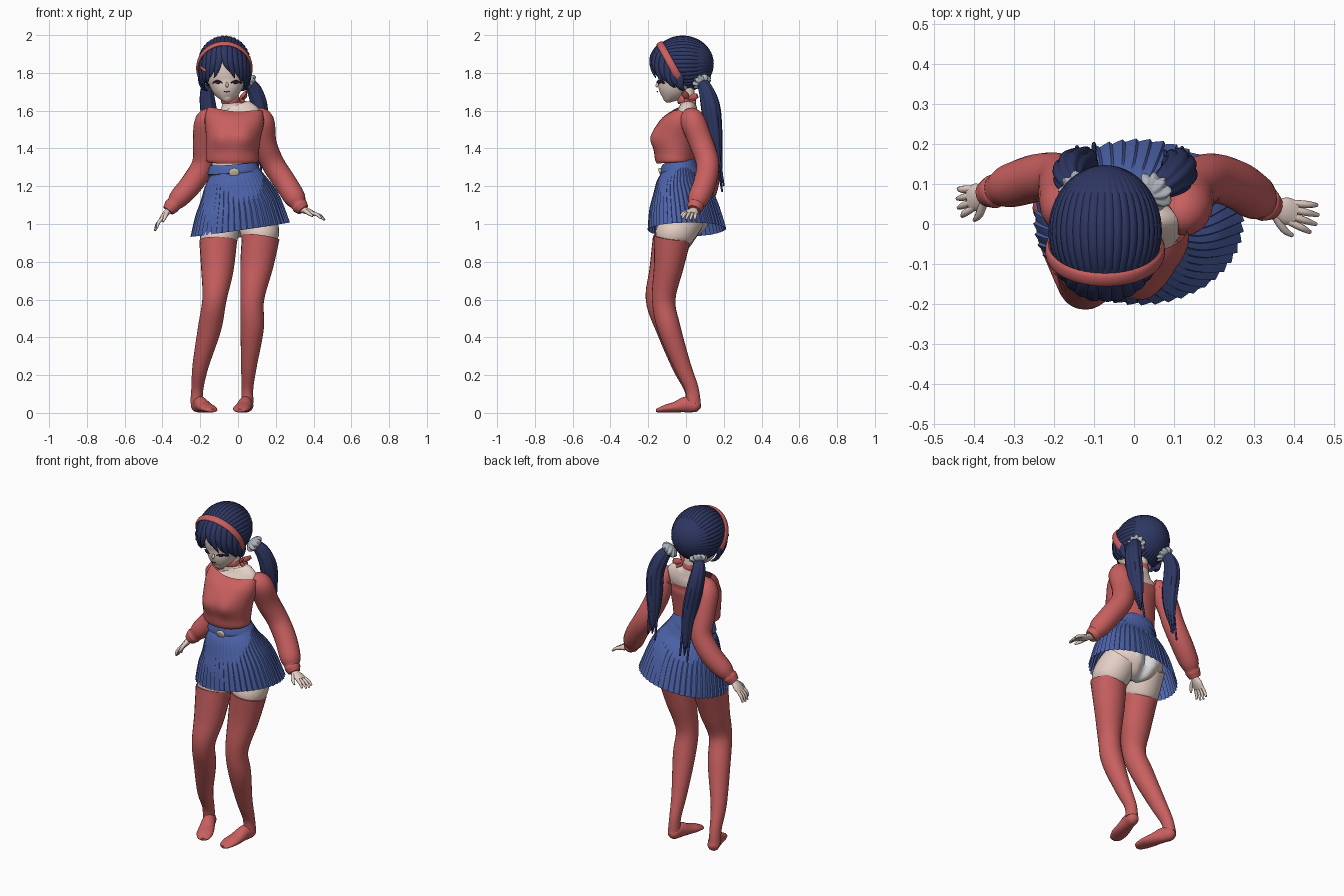
import bpy, bmesh
from math import sin, cos, pi, radians, exp, sqrt
from mathutils import Vector

if "Cube" in bpy.data.objects:
    bpy.data.objects.remove(bpy.data.objects["Cube"])


def material(name, r, g, b):
    m = bpy.data.materials.new(name)
    m.use_nodes = True
    m.diffuse_color = (r, g, b, 1)
    m.node_tree.nodes["Principled BSDF"].inputs["Base Color"].default_value = (r, g, b, 1)
    return m


RED = material("coral knit", .58, .115, .115)
HAIR = material("navy hair", .028, .038, .125)
BLUE = material("blue denim", .075, .125, .40)
SKIN = material("pale skin", .80, .64, .57)
GREY = material("grey ribbon", .42, .45, .50)
WHITE = material("white cotton", .8, .8, .82)
BEIGE = material("beige buckle", .66, .55, .42)
PLUM = material("dark plum", .06, .02, .05)


def spline(rows, steps):
    """Catmull-Rom samples of rows holding x, y, z and two radii."""
    rows = [list(r) + [r[-1]] * (5 - len(r)) for r in rows]
    ext = [rows[0]] + rows + [rows[-1]]
    out = []
    for p, q, r, s in zip(ext, ext[1:], ext[2:], ext[3:]):
        for k in range(steps):
            t = k / steps
            out.append([b + t * (c - a) / 2 + t * t * (2 * a - 5 * b + 4 * c - d) / 2
                        + t ** 3 * (3 * b - a - 3 * c + d) / 2
                        for a, b, c, d in zip(p, q, r, s)])
    return out + [rows[-1]]


def sweep(name, rows, mat, ref=(1, 0, 0), sides=20, steps=4, shape=None,
          warp=None, caps=True, cull=None, second=None):
    """Skin an elliptical section along a smooth path."""
    data = spline(rows, steps)
    centres = [Vector(d[:3]) for d in data]
    bm = bmesh.new()
    rings = []
    for i, (c, d) in enumerate(zip(centres, data)):
        tangent = (centres[min(i + 1, len(data) - 1)] - centres[max(i - 1, 0)]).normalized()
        side = Vector(ref)
        side = (side - tangent * side.dot(tangent)).normalized()
        other = tangent.cross(side)
        ring = []
        for j in range(sides):
            a = 2 * pi * j / sides
            k = shape(a, i / (len(data) - 1)) if shape else 1
            p = c + k * (side * max(d[3], .001) * cos(a) + other * max(d[4], .001) * sin(a))
            ring.append(bm.verts.new(warp(p) if warp else p))
        rings.append(ring)
    for low, high in zip(rings, rings[1:]):
        for j in range(sides):
            n = (j + 1) % sides
            bm.faces.new((low[j], low[n], high[n], high[j]))
    if caps:
        bm.faces.new(rings[0])
        bm.faces.new(rings[-1])
    bmesh.ops.recalc_face_normals(bm, faces=bm.faces)
    if cull:
        gone = [f for f in bm.faces if cull(f.calc_center_median())]
        bmesh.ops.delete(bm, geom=gone, context="FACES")
    for f in bm.faces:
        f.smooth = True
        if second and second[1](f.calc_center_median()):
            f.material_index = 1
    mesh = bpy.data.meshes.new(name)
    bm.to_mesh(mesh)
    bm.free()
    mesh.materials.append(mat)
    if second:
        mesh.materials.append(second[0])
    ob = bpy.data.objects.new(name, mesh)
    bpy.context.collection.objects.link(ob)
    bpy.context.view_layer.objects.active = ob
    bpy.ops.object.select_all(action="DESELECT")
    ob.select_set(True)
    bpy.ops.object.shade_smooth_by_angle(angle=radians(50))


# Skin torso, neck and hips
def cleft(p):
    if p.y > 0:
        p.y -= .035 * exp(-((p.x - .005) / .03) ** 2)
    return p


sweep("torso", [(-.03, -.04, 1.22, .1, .07), (-.032, -.04, 1.33, .108, .072),
                (-.03, -.04, 1.45, .12, .08), (-.02, 0, 1.56, .145, .065),
                (-.025, .01, 1.605, .115, .05), (-.035, .01, 1.635, .05, .042),
                (-.045, 0, 1.72, .042, .042)], SKIN, sides=28)
sweep("hips", [(-.025, -.03, 1.26, .1, .075), (0, -.01, 1.14, .155, .115),
               (.005, .01, 1.04, .175, .125), (.005, .01, .98, .11, .1),
               (.005, 0, .945, .03, .05)], SKIN, sides=48, steps=6, warp=cleft,
      second=(WHITE, lambda c: c.z < 1.09 and abs(c.x - .005) < .03 + max(0, c.z - .98)))


# Cropped sweater with a wide neckline
def sweater_warp(p):
    if p.z > 1.5:
        p.z += (p.z - 1.5) / .1 * (1.4 * (p.x + .015) ** 2 - .03)
    if p.y < -.05:
        for x in (-.095, .035):
            p.y -= .03 * exp(-((p.x - x) ** 2 + (p.z - 1.455) ** 2) / .0035)
    return p


sweep("sweater", [(-.03, -.06, 1.325, .125, .092), (-.03, -.06, 1.335, .138, .103),
                  (-.03, -.058, 1.38, .14, .108), (-.025, -.053, 1.46, .145, .112),
                  (-.02, -.035, 1.54, .157, .105), (-.015, -.005, 1.6, .148, .078)],
      RED, sides=40, steps=6, warp=sweater_warp, caps=False)

# Sleeves with gathered cuffs
sweep("left_sleeve", [(.09, .015, 1.57, .045), (.125, .035, 1.545, .066), (.14, .08, 1.43, .064),
                      (.185, .115, 1.32, .061), (.25, .1, 1.22, .06), (.3, .068, 1.14, .057),
                      (.32, .054, 1.105, .042), (.328, .05, 1.095, .044),
                      (.345, .042, 1.075, .033)], RED)
sweep("right_sleeve", [(-.12, .015, 1.57, .045), (-.165, .035, 1.545, .063),
                       (-.178, .08, 1.43, .061), (-.183, .115, 1.32, .06),
                       (-.24, .115, 1.22, .06), (-.31, .095, 1.14, .054),
                       (-.34, .084, 1.105, .04), (-.35, .081, 1.095, .042),
                       (-.37, .075, 1.07, .032)], RED)


# Hands with four fingers and a thumb
def hand(label, wrist, aim):
    wrist, aim = Vector(wrist), Vector(aim).normalized()
    lat = Vector((0, -1, 0))
    lat = (lat - aim * lat.dot(aim)).normalized()
    down = Vector((0, 0, -1))
    down = (down - aim * down.dot(aim)).normalized()

    def at(along, across, drop=0):
        return tuple(wrist + aim * along + lat * across + down * drop)

    sweep(label + "_palm", [at(-.03, 0) + (.02,), at(0, 0) + (.02, .018),
                            at(.035, 0) + (.034, .016), at(.065, 0) + (.03, .011)],
          SKIN, ref=lat, sides=14)
    for i in range(4):
        s = (i - 1.5) * .0155
        tip = .132 - .01 * abs(i - 1.5)
        sweep(f"{label}_finger_{i + 1}", [at(.05, s) + (.009,), at(.09, s * 1.3) + (.009,),
                                          at(tip, s * 1.5, .012) + (.005,)], SKIN, ref=lat, sides=8)
    sweep(label + "_thumb", [at(.01, .015) + (.012,), at(.045, .045, .008) + (.01,),
                             at(.075, .055, .015) + (.005,)], SKIN, ref=lat, sides=8)


hand("left_hand", (.345, .042, 1.075), (.9, -.25, -.32))
hand("right_hand", (-.37, .075, 1.07), (-.6, -.2, -.75))

# Thighs, stockings and feet
legs = {
    "left": [(.095, .02, 1.05, .095), (.11, -.035, .985, .104), (.12, -.072, .93, .1),
             (.1, -.09, .785, .088, .08), (.075, -.118, .6, .063, .062),
             (.075, -.09, .45, .062, .061), (.058, -.02, .25, .042, .046),
             (.05, .03, .13, .031, .036), (.05, .04, .05, .033, .038)],
    "right": [(-.085, .02, 1.05, .095), (-.095, -.04, .97, .102), (-.105, -.078, .91, .1),
              (-.11, -.115, .75, .085, .08), (-.125, -.148, .6, .064, .065),
              (-.15, -.1, .45, .062, .061), (-.198, -.028, .25, .043, .047),
              (-.215, .025, .13, .032, .036), (-.22, .04, .05, .033, .038)]}
toes = {"left": (-.2, -1), "right": (.4, -.92)}
for side, rows in legs.items():
    x, y, z, r = rows[2]
    sweep(side + "_thigh", rows[:2] + [(x, y, z, r * .96), (x, y - .01, z - .05, r * .6)],
          SKIN, sides=24)
    sweep(side + "_stocking", rows[2:], RED, sides=24, steps=6)
    tx, ty = toes[side]
    hx, hy = rows[-1][0], .055
    sweep(side + "_foot", [(hx + tx * d, hy + ty * d, z, a, b) for d, z, a, b in
                           ((-.02, .035, .015, .015), (0, .038, .032, .034), (.05, .045, .036, .043),
                            (.11, .031, .043, .029), (.16, .023, .045, .021), (.2, .014, .033, .012),
                            (.212, .012, .015, .008))], RED, ref=(-ty, tx, 0), sides=18)


# Pleated skirt, waistband and buckle
def hem_tilt(p):
    p.z += (.1 * p.x - .11 * p.y) * min(1, max(0, (1.27 - p.z) / .3))
    return p


PLEATS = 48
sweep("skirt", [(-.027, -.033, 1.29, .125, .092), (-.02, -.03, 1.26, .142, .107),
                (-.01, -.028, 1.2, .176, .137), (.005, -.012, 1.1, .222, .18),
                (.012, .005, .97, .26, .207)], BLUE, sides=PLEATS * 6, steps=5, caps=False,
      shape=lambda a, t: 1 + (.012 + .03 * t) * ((a * PLEATS / (2 * pi) + .01) % 1 - .5), warp=hem_tilt)
sweep("waistband", [(-.028, -.037, 1.32, .105, .07), (-.028, -.036, 1.322, .12, .089),
                    (-.024, -.033, 1.275, .138, .104), (-.024, -.033, 1.272, .12, .09)],
      BLUE, sides=40, caps=False)
sweep("buckle", [(-.02, -.122, 1.275, .015, .015), (-.02, -.131, 1.273, .026, .025),
                 (-.02, -.138, 1.271, .026, .025), (-.02, -.141, 1.27, .012, .012)],
      BEIGE, sides=12, steps=2)

# Head, nose and face details
sweep("head", [(-.055, -.115, 1.655, .012, .012), (-.056, -.105, 1.665, .034, .034),
               (-.058, -.087, 1.695, .066, .068), (-.06, -.065, 1.735, .09, .09),
               (-.063, -.05, 1.78, .103, .105), (-.065, -.035, 1.85, .113, .12),
               (-.067, -.025, 1.92, .09, .1), (-.067, -.02, 1.96, .03, .03)], SKIN, sides=32)
sweep("nose", [(-.058, -.145, 1.75, .004), (-.058, -.154, 1.733, .008),
               (-.058, -.15, 1.725, .004)], SKIN, sides=8)


def on_face(x, z):
    cy, r = -.057 - (1.75 - z) * .5, .1 - (1.75 - z) * .6
    return (-.06 + x, cy - r * sqrt(1 - (x / r) ** 2), z)


for side, s in (("left", 1), ("right", -1)):
    sweep(side + "_lash", [on_face(s * .022, 1.746) + (.002,), on_face(s * .035, 1.754) + (.004,),
                           on_face(s * .056, 1.756) + (.005,), on_face(s * .076, 1.744) + (.002,)],
          PLUM, ref=(0, 1, 0), sides=8)
    sweep(side + "_eye", [on_face(s * .036, 1.748) + (.003, .004),
                          on_face(s * .047, 1.747) + (.003, .006),
                          on_face(s * .058, 1.748) + (.003, .004)], PLUM, ref=(0, 1, 0), sides=8)
sweep("mouth", [on_face(x, 1.699 + abs(x) * .2) + (.004, .002) for x in (-.014, 0, .014)],
      PLUM, ref=(0, 1, 0), sides=6)

# Hair cap with combed grooves
HX, HY, HZ = -.072, -.018, 1.848
sweep("hair_cap", [(HX, HY - .165 * cos(t), HZ, .142 * sin(t), .15 * sin(t))
                   for t in [pi * i / 16 for i in range(17)]], HAIR, sides=160, steps=2,
      shape=lambda a, t: 1 - .03 * abs(cos(20 * a)) ** 4,
      cull=lambda c: c.y < -.075 and c.z < 1.89)


def on_head(az, el, k=1.0):
    az, el = radians(az), radians(el)
    flat = cos(el) if el > 0 else cos(el) ** .4
    return (HX + k * .14 * sin(az) * flat, HY - k * .165 * cos(az) * flat, HZ + k * .15 * sin(el))


# Fringe and side locks, rooted under the headband
for i in range(-7, 8):
    az = i * 12
    root = 54 - 1.45 * i * i
    tip = -16 - 7 * (i % 2) - abs(i) * 7
    lean = 5 if i >= 0 else -5
    sweep(f"fringe_{i + 8}", [on_head(az * .95, root, .93) + (.014, .008),
                              on_head(az, root * .75 + tip * .25, .98) + (.022, .012),
                              on_head(az, root * .45 + tip * .55, 1.01) + (.02, .012),
                              on_head(az + lean, root * .2 + tip * .8, 1.01) + (.014, .009),
                              on_head(az + lean * 2.5, tip, 1) + (.002,)],
          HAIR, ref=(cos(radians(az)), sin(radians(az)), 0), sides=8)

# Headband following the head, and a small clip
band = []
for i in range(25):
    t = radians(-32 + 244 * i / 24)
    x, u = .944 * cos(t), .944 * sin(t)
    band.append((HX + .15 * x, HY + .17 * (-.45 * u - .29), HZ + .155 * (.89 * u - .147), .019, .008))
sweep("headband", band, RED, ref=(0, -.87, -.5), sides=12, steps=2)
sweep("hair_clip", [on_head(-56, -6, 1.09) + (.008, .004), on_head(-40, -14, 1.09) + (.008, .004)],
      RED, ref=(0, 0, 1), sides=8)

# Ponytails, ribbon scrunchies and loose strands
tails = {
    "left": [(.04, .075, 1.765, .022), (.085, .105, 1.71, .04), (.112, .128, 1.62, .046, .05),
             (.11, .142, 1.5, .043, .048), (.105, .155, 1.4, .032, .035), (.1, .178, 1.27, .002)],
    "right": [(-.135, .08, 1.765, .022), (-.162, .11, 1.71, .036), (-.158, .132, 1.62, .044, .05),
              (-.135, .145, 1.49, .043, .048), (-.122, .16, 1.37, .032, .034),
              (-.12, .188, 1.2, .002)]}
for side, rows in tails.items():
    sweep(side + "_ponytail", rows, HAIR, sides=48, steps=6,
          shape=lambda a, t: 1 - .13 * abs(cos(4 * a + t)) ** 5)
    root, nxt = Vector(rows[0][:3]), Vector(rows[1][:3])
    path = [(root.lerp(nxt, t)[:], r) for t, r in ((-.1, .02), (.08, .042), (.35, .044), (.55, .022))]
    sweep(side + "_scrunchie", [tuple(c) + (r,) for c, r in path], GREY, sides=54,
          shape=lambda a, t: 1 + .14 * cos(9 * a + 4 * t))
    for i, (dx, dy) in enumerate(((.02, .012), (-.022, .004))):
        sweep(f"{side}_strand_{i + 1}", [(x + dx, y + dy, z - .03 * i, .012 * (1 - k / 4) + .002)
                                         for k, (x, y, z, *_) in enumerate(rows[2:])],
              HAIR, sides=8)

# Choker with a side bow
sweep("choker", [(-.039, .006, 1.643, .042), (-.039, .006, 1.645, .049),
                 (-.042, .002, 1.667, .048), (-.042, .002, 1.669, .04)], RED, sides=24, caps=False)
for i, (x, y, z) in enumerate(((.045, -.015, 1.7), (.045, .06, 1.68),
                               (.04, .0, 1.64), (.03, .045, 1.635))):
    sweep(f"bow_{i + 1}", [(.008, .012, 1.66, .006), ((x + .008) / 2, (y + .012) / 2, (z + 1.66) / 2, .01, .018),
                           (x, y, z, .005, .013)], RED, sides=8)
